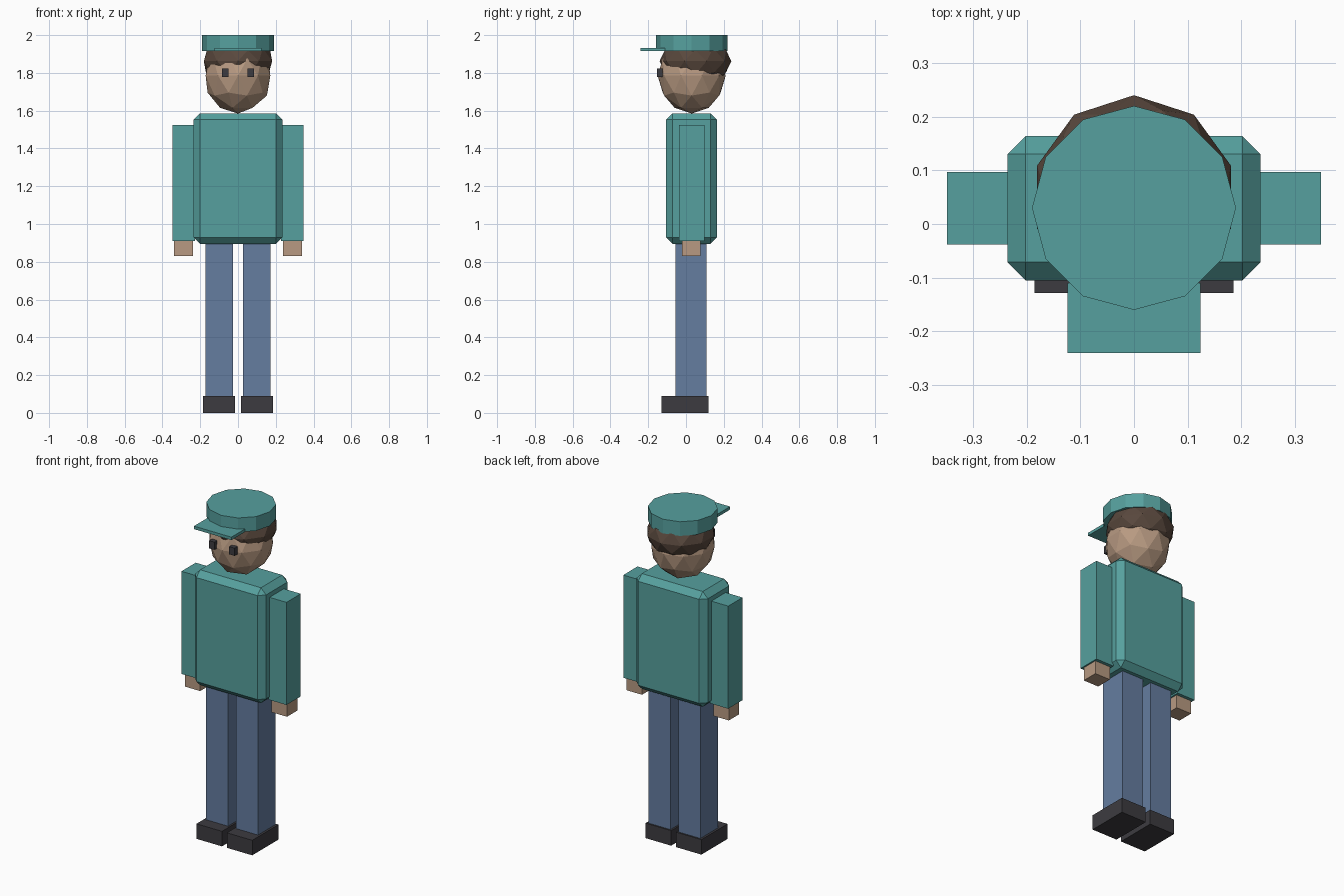
import bpy, bmesh
from mathutils import Matrix, Vector

if "Cube" in bpy.data.objects:
    bpy.data.objects.remove(bpy.data.objects["Cube"])


def material(name, rgb):
    m = bpy.data.materials.new(name)
    m.diffuse_color = (*rgb, 1)
    m.use_nodes = True
    m.node_tree.nodes["Principled BSDF"].inputs["Base Color"].default_value = m.diffuse_color
    return m


TEAL = material("teal cloth", (0.093, 0.352, 0.342))
SKIN = material("skin", (0.479, 0.323, 0.223))
DENIM = material("blue denim", (0.130, 0.205, 0.352))
DARK = material("dark grey", (0.046, 0.044, 0.051))
HAIR = material("brown hair", (0.100, 0.065, 0.047))


def finish(name, bm, mat):
    mesh = bpy.data.meshes.new(name)
    bm.to_mesh(mesh)
    bm.free()
    mesh.materials.append(mat)
    ob = bpy.data.objects.new(name, mesh)
    bpy.context.collection.objects.link(ob)
    return ob


def box(name, mat, x, y, z, bevel=0):
    """Box from (min, max) ranges, with an optional flat chamfer."""
    lo, hi = Vector((x[0], y[0], z[0])), Vector((x[1], y[1], z[1]))
    bm = bmesh.new()
    bmesh.ops.create_cube(bm, size=1, matrix=Matrix.LocRotScale((lo + hi) / 2, None, hi - lo))
    if bevel:
        bmesh.ops.bevel(bm, geom=bm.edges[:], offset=bevel, segments=1, affect='EDGES')
    return finish(name, bm, mat)


def faceted_ball(name, mat, centre, radii):
    bm = bmesh.new()
    bmesh.ops.create_icosphere(bm, subdivisions=2, radius=1,
                               matrix=Matrix.LocRotScale(Vector(centre), None, Vector(radii)))
    return finish(name, bm, mat)


def pair(name, mat, x, y, z):
    """The same box on both sides of the body."""
    box("left_" + name, mat, x, y, z)
    box("right_" + name, mat, (-x[1], -x[0]), y, z)


# Body and limbs
box("torso", TEAL, (-0.236, 0.236), (-0.105, 0.164), (0.895, 1.586), bevel=0.034)
pair("arm", TEAL, (0.228, 0.348), (-0.038, 0.097), (0.91, 1.525))
pair("hand", SKIN, (0.237, 0.339), (-0.02, 0.078), (0.83, 0.93))
pair("leg", DENIM, (0.027, 0.172), (-0.056, 0.109), (0.001, 0.91))
pair("shoe", DARK, (0.016, 0.185), (-0.129, 0.118), (0, 0.09))

# Head, hair and eyes
faceted_ball("head", SKIN, (0, 0.03, 1.785), (0.18, 0.18, 0.2))
faceted_ball("hair", HAIR, (0, 0.05, 1.862), (0.19, 0.19, 0.133))
pair("eye", DARK, (0.049, 0.085), (-0.153, -0.125), (1.777, 1.823))

# Cap: twelve-sided crown and flat brim
bm = bmesh.new()
bmesh.ops.create_cone(bm, cap_ends=True, segments=12, radius1=0.19, radius2=0.19,
                      depth=0.085, matrix=Matrix.Translation((0, 0.03, 1.9575)))
finish("cap_crown", bm, TEAL)
box("cap_brim", TEAL, (-0.124, 0.124), (-0.24, -0.11), (1.915, 1.933))
